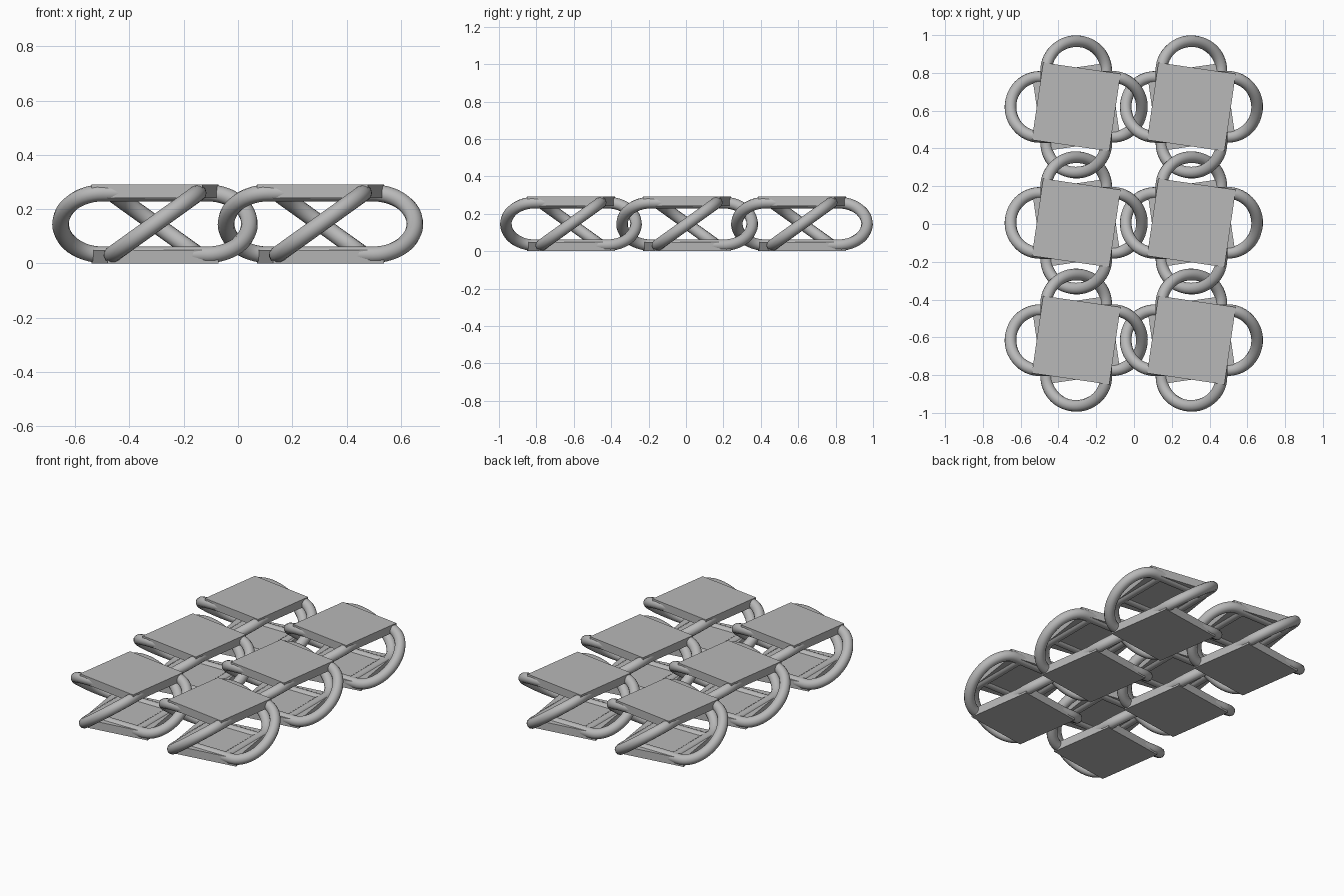
import bpy, bmesh, math
from mathutils import Matrix

cube = bpy.data.objects.get("Cube")
if cube:
    bpy.data.objects.remove(cube, do_unlink=True)

# One plain grey for the whole sheet
GREY = (0.48, 0.48, 0.48, 1.0)
grey = bpy.data.materials.new("plain grey")
grey.use_nodes = True
grey.diffuse_color = GREY
grey.node_tree.nodes["Principled BSDF"].inputs["Base Color"].default_value = GREY

MID = 0.146         # mid height of the sheet
RISE = 0.114        # link centreline height above and below the middle
TUBE = 0.031        # link tube radius
SIDE = 0.159        # half width of a link
BEND = 0.192        # where the leg starts to curve
REACH = 0.348       # furthest point of a link
PLATE = 0.414       # plate edge length
THICK = 0.05        # plate thickness
TWIST = math.radians(8.3)


def add(name, mesh, x, y, z, turn):
    obj = bpy.data.objects.new(name, mesh)
    obj.location = (x, y, z)
    obj.rotation_euler.z = turn
    bpy.context.collection.objects.link(obj)
    return obj


def link_mesh():
    """Tube leaving the top plate, bending round, and returning to the bottom plate."""
    steps = 28
    path = [(-SIDE, SIDE, RISE)]
    for i in range(steps + 1):
        a = math.pi / 2 - math.pi * i / steps
        path.append((BEND + (REACH - BEND) * math.cos(a),
                     SIDE * math.sin(a), RISE * math.sin(a)))
    path.append((-SIDE, -SIDE, -RISE))
    curve = bpy.data.curves.new("link_path", "CURVE")
    curve.dimensions = "3D"
    curve.bevel_depth = TUBE
    curve.bevel_resolution = 4
    curve.use_fill_caps = True
    spline = curve.splines.new("POLY")
    spline.points.add(len(path) - 1)
    for point, co in zip(spline.points, path):
        point.co = (*co, 1)
    obj = add("link", curve, 0, 0, 0, 0)
    bpy.ops.object.select_all(action="DESELECT")
    obj.select_set(True)
    bpy.context.view_layer.objects.active = obj
    bpy.ops.object.convert(target="MESH")
    obj = bpy.context.view_layer.objects.active
    bpy.ops.object.shade_smooth_by_angle(angle=math.radians(40))
    mesh = obj.data
    bpy.data.objects.remove(obj, do_unlink=True)
    mesh.materials.clear()
    mesh.materials.append(grey)
    return mesh


def plate_mesh():
    bm = bmesh.new()
    bmesh.ops.create_cube(bm, size=1, matrix=Matrix.Diagonal((PLATE, PLATE, THICK, 1)))
    mesh = bpy.data.meshes.new("plate")
    bm.to_mesh(mesh)
    bm.free()
    mesh.materials.append(grey)
    return mesh


link, plate = link_mesh(), plate_mesh()
plate_offset = MID - THICK / 2

# Six interlocked cells, two columns by three rows
for col, x in (("right", -0.306), ("left", 0.304)):
    for row, y in (("front", -0.615), ("middle", 0.006), ("back", 0.62)):
        cell = f"{row}_{col}"
        add(f"{cell}_top_plate", plate, x, y, MID + plate_offset, -TWIST)
        add(f"{cell}_bottom_plate", plate, x, y, MID - plate_offset, TWIST)
        for i in range(4):
            add(f"{cell}_link_{i + 1}", link, x, y, MID, i * math.pi / 2)
